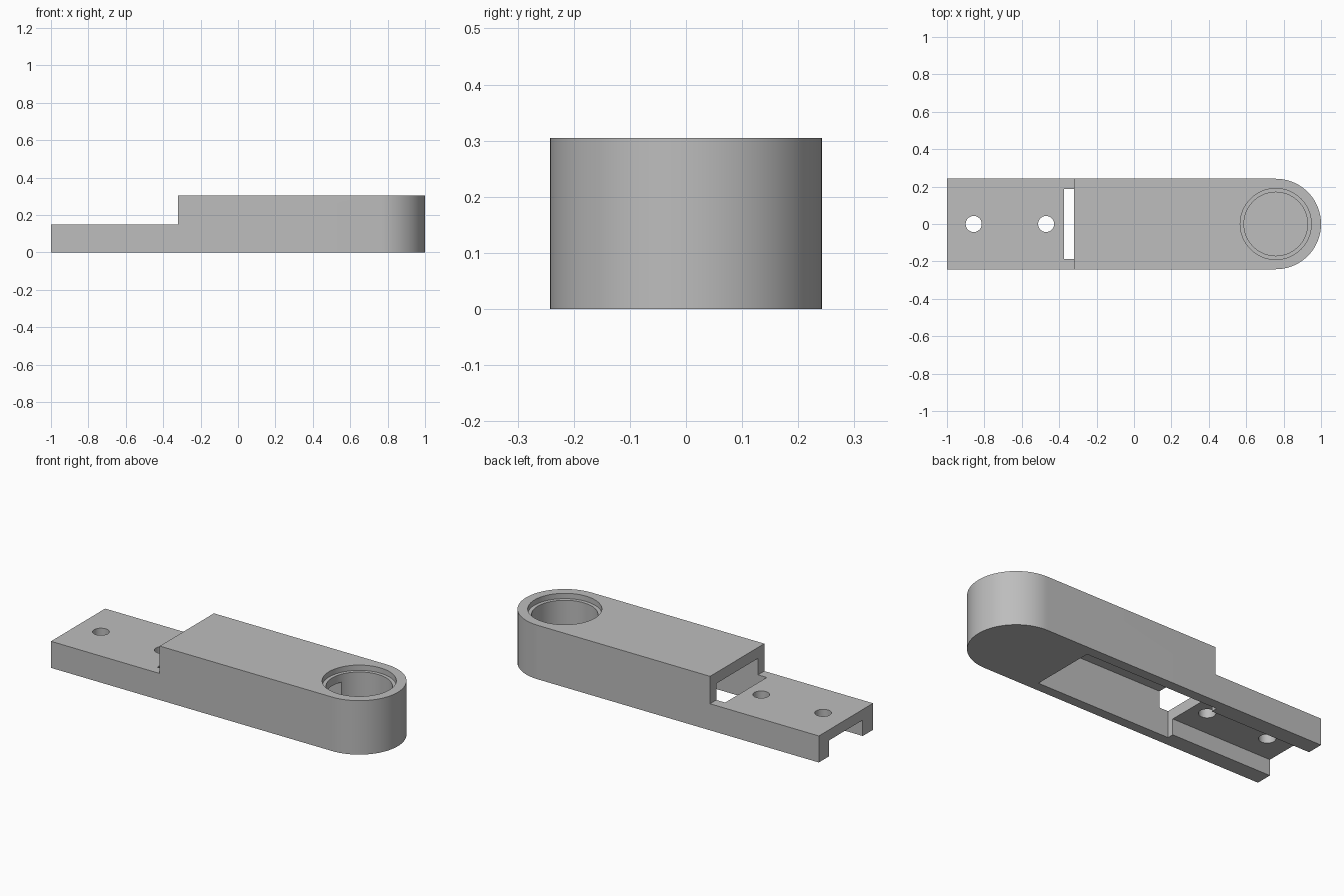
import bpy, bmesh
from math import pi, sin, cos, radians

cube = bpy.data.objects.get("Cube")
if cube:
    bpy.data.objects.remove(cube, do_unlink=True)

HALF = 0.242          # half width of the arm
TOP, TAB_TOP = 0.305, 0.15
STEP_X = -0.32        # where the tab meets the full-height body
BORE_X = 1 - HALF     # centre of the rounded end

grey = bpy.data.materials.new("plain grey")
grey.use_nodes = True
colour = (0.51, 0.51, 0.51, 1)
grey.diffuse_color = colour
grey.node_tree.nodes["Principled BSDF"].inputs["Base Color"].default_value = colour


def prism(name, outline, z0, z1):
    """Extrude a plan outline between two heights."""
    bm = bmesh.new()
    base = bm.faces.new([bm.verts.new((x, y, z0)) for x, y in outline])
    side = bmesh.ops.extrude_face_region(bm, geom=[base])["geom"]
    verts = [v for v in side if isinstance(v, bmesh.types.BMVert)]
    bmesh.ops.translate(bm, verts=verts, vec=(0, 0, z1 - z0))
    bmesh.ops.recalc_face_normals(bm, faces=bm.faces)
    mesh = bpy.data.meshes.new(name)
    bm.to_mesh(mesh)
    bm.free()
    obj = bpy.data.objects.new(name, mesh)
    bpy.context.collection.objects.link(obj)
    mesh.materials.append(grey)
    return obj


def rect(x0, x1, half):
    return [(x0, -half), (x1, -half), (x1, half), (x0, half)]


def circle(x, r, n=64):
    return [(x + r * cos(2 * pi * i / n), r * sin(2 * pi * i / n)) for i in range(n)]


# Arm with one rounded end
arc = [(BORE_X + HALF * sin(pi * i / 48), -HALF * cos(pi * i / 48)) for i in range(49)]
arm = prism("arm", [(-1, HALF), (-1, -HALF)] + arc, 0, TOP)

cutters = [
    # Lowered mounting tab
    prism("tab_step", rect(-1.1, STEP_X, 0.4), TAB_TOP, 0.5),
    # Channel under the tab, open at the end
    prism("tab_channel", rect(-1.1, -0.36, 0.15), -0.1, 0.09),
    # Pocket under the body, breaking through as a slot beside the step
    prism("body_pocket", rect(-0.375, 0.458, 0.186), -0.1, 0.243),
    # Stepped blind bore in the rounded end
    prism("bore", circle(BORE_X, 0.17), 0.06, 0.5),
    prism("bore_recess", circle(BORE_X, 0.19), TOP - 0.03, 0.5),
    # Passage from the pocket to the bore
    prism("passage", rect(0.44, 0.65, 0.065), 0.06, 0.23),
]
# Screw holes in the tab
for x in (-0.857, -0.47):
    cutters.append(prism("screw_hole", circle(x, 0.043, 40), -0.2, 0.4))

bpy.context.view_layer.objects.active = arm
for cutter in cutters:
    cutter.hide_render = True
    mod = arm.modifiers.new(cutter.name, "BOOLEAN")
    mod.operation = "DIFFERENCE"
    mod.solver = "EXACT"
    mod.object = cutter
    bpy.ops.object.modifier_apply(modifier=mod.name)
    bpy.data.objects.remove(cutter, do_unlink=True)

# Smooth the curved walls and keep the edges sharp
bpy.ops.object.select_all(action="DESELECT")
arm.select_set(True)
bpy.ops.object.shade_smooth_by_angle(angle=radians(30))
